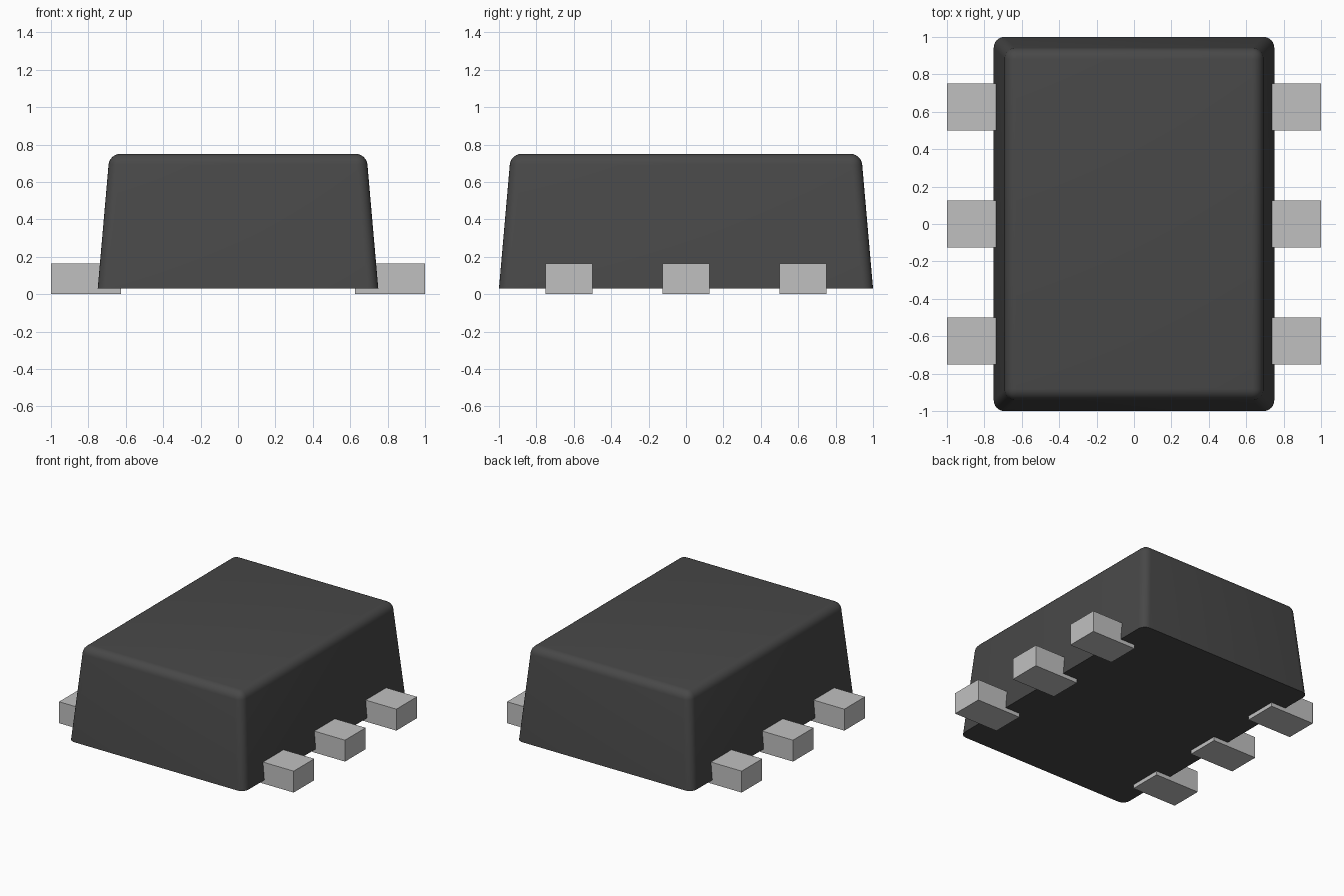
import bpy, bmesh, math

cube = bpy.data.objects.get("Cube")
if cube:
    bpy.data.objects.remove(cube, do_unlink=True)


def material(name, grey):
    m = bpy.data.materials.new(name)
    m.use_nodes = True
    colour = (grey, grey, grey, 1)
    m.diffuse_color = colour
    m.node_tree.nodes["Principled BSDF"].inputs["Base Color"].default_value = colour
    return m


def add_object(name, bm, mat):
    mesh = bpy.data.meshes.new(name)
    bm.to_mesh(mesh)
    bm.free()
    mesh.materials.append(mat)
    obj = bpy.data.objects.new(name, mesh)
    bpy.context.collection.objects.link(obj)
    return obj


def box(x0, x1, y0, y1, z0, z1):
    bm = bmesh.new()
    bmesh.ops.create_cube(bm, size=1)
    for v in bm.verts:
        v.co.x = x1 if v.co.x > 0 else x0
        v.co.y = y1 if v.co.y > 0 else y0
        v.co.z = z1 if v.co.z > 0 else z0
    return bm


plastic = material("dark plastic", 0.065)
metal = material("pale metal", 0.53)

# Tapered package body: every edge rounded except the bottom outline
BASE, TOP, TAPER = 0.03, 0.75, 0.063
bm = box(-0.75, 0.75, -1, 1, BASE, TOP)
for v in bm.verts:
    if v.co.z > 0.5:
        v.co.x -= math.copysign(TAPER, v.co.x)
        v.co.y -= math.copysign(TAPER, v.co.y)
edges = [e for e in bm.edges if max(v.co.z for v in e.verts) > 0.5]
bmesh.ops.bevel(bm, geom=edges, offset=0.057, offset_type='OFFSET',
                segments=6, profile=0.5, affect='EDGES')
body = add_object("body", bm, plastic)
bpy.context.view_layer.objects.active = body
body.select_set(True)
bpy.ops.object.shade_smooth_by_angle(angle=math.radians(35))
body.select_set(False)

# Three square-cut pins on each side, running under the body
for side, label in ((1, "left"), (-1, "right")):
    for y, place in ((-0.625, "front"), (0, "middle"), (0.625, "back")):
        x0, x1 = sorted((side * 0.625, side))
        add_object(f"{label}_{place}_pin",
                   box(x0, x1, y - 0.125, y + 0.125, 0, 0.165), metal)
